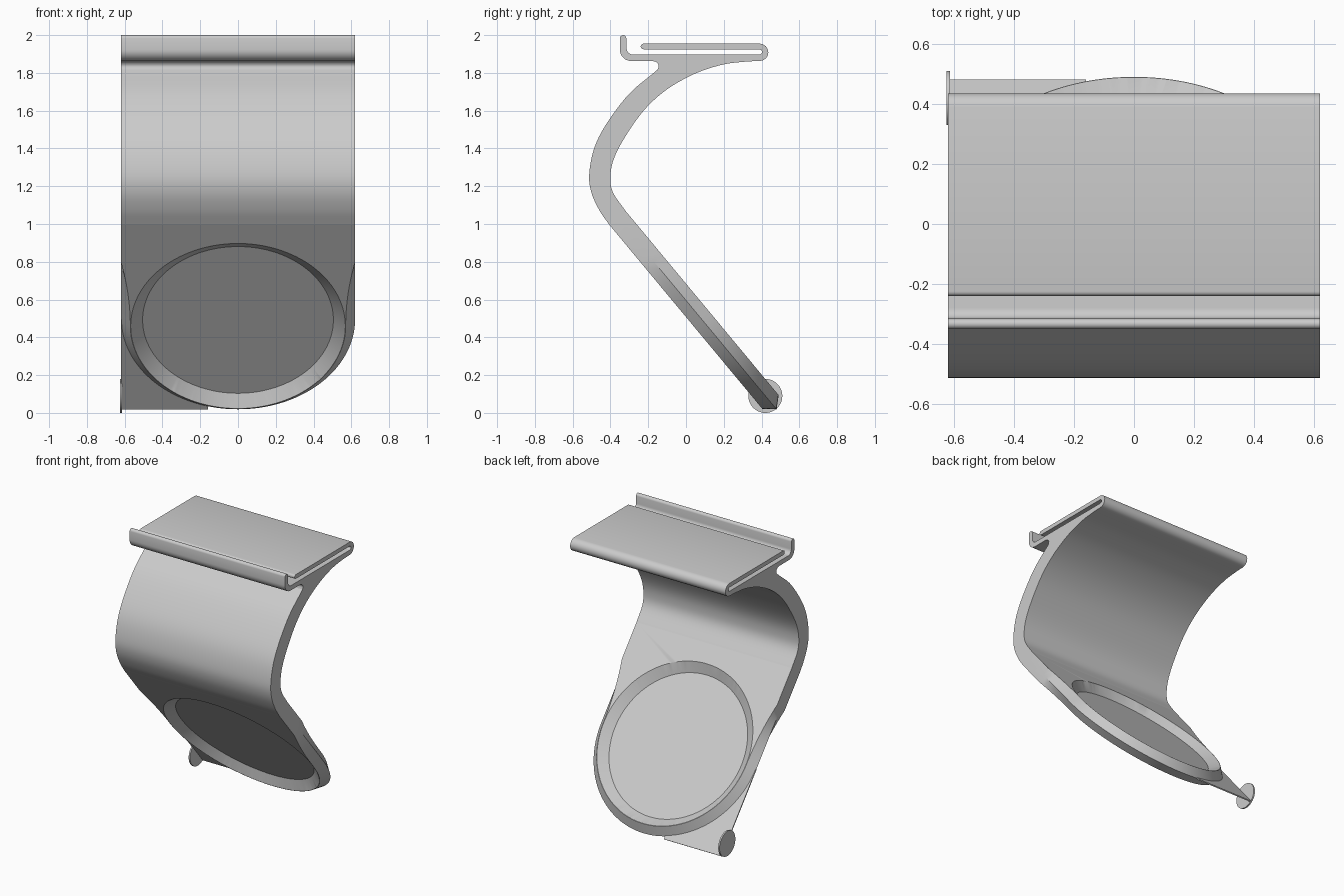
import bpy, bmesh
from math import sin, cos, pi, radians
from mathutils import Vector

cube = bpy.data.objects.get("Cube")
if cube:
    bpy.data.objects.remove(cube, do_unlink=True)

grey = bpy.data.materials.new("light grey plastic")
grey.use_nodes = True
colour = (0.6, 0.6, 0.6, 1)
grey.diffuse_color = colour
grey.node_tree.nodes["Principled BSDF"].inputs["Base Color"].default_value = colour

W = 0.62          # half width of the strip, also the radius of the ring ridge
T = 0.0565        # half thickness of the strip
RIM = 0.57        # ring radius on both faces
CENTRE = Vector((0, 0.083, 0.496))
UP = Vector((0, -0.64, 0.77)).normalized()      # along the sloping plate
OUT = Vector((0, 0.77, 0.64)).normalized()      # through the plate, to the back


def place(x, s, n):
    """Point in the frame of the sloping plate."""
    return CENTRE + Vector((x, 0, 0)) + UP * s + OUT * n


def loft(name, rings):
    """Solid through matching closed rings, capped at both ends."""
    bm = bmesh.new()
    rows = [[bm.verts.new(p) for p in ring] for ring in rings]
    for a, b in zip(rows, rows[1:]):
        for i in range(len(a)):
            j = (i + 1) % len(a)
            bm.faces.new((a[i], a[j], b[j], b[i]))
    bm.faces.new(rows[0][::-1])
    bm.faces.new(rows[-1])
    bmesh.ops.recalc_face_normals(bm, faces=bm.faces)
    mesh = bpy.data.meshes.new(name)
    bm.to_mesh(mesh)
    bm.free()
    obj = bpy.data.objects.new(name, mesh)
    bpy.context.collection.objects.link(obj)
    mesh.materials.append(grey)
    return obj


def activate(obj):
    bpy.ops.object.select_all(action='DESELECT')
    obj.select_set(True)
    bpy.context.view_layer.objects.active = obj


def smooth(obj):
    activate(obj)
    bpy.ops.object.shade_smooth_by_angle(angle=radians(25))


def arc(y, z, r, start, end, steps=8):
    angles = [radians(start + (end - start) * i / steps) for i in range(steps + 1)]
    return [(y + r * cos(a), z + r * sin(a)) for a in angles]


def spline(points, steps=5):
    """Smooth curve through the points."""
    pts = [Vector(p) for p in points]
    pts = [2 * pts[0] - pts[1]] + pts + [2 * pts[-1] - pts[-2]]
    result = []
    for a, b, c, d in zip(pts, pts[1:], pts[2:], pts[3:]):
        for i in range(steps):
            t = i / steps
            result.append(0.5 * (2 * b + (c - a) * t + (2 * a - 5 * b + 4 * c - d) * t ** 2
                                 + (3 * b - a - 3 * c + d) * t ** 3))
    return result + [pts[-2]]


# Curved strip with clip: one side profile, extruded across the width
join = 0.7
front_end = place(0, join, -T).yz
back_end = place(0, join, T).yz
outer = spline([front_end, (-0.46, 1.075), (-0.502, 1.17), (-0.512, 1.27), (-0.483, 1.41),
                (-0.415, 1.54), (-0.3, 1.69), (-0.165, 1.805)])
fillet = spline([(-0.15, 1.818), (-0.145, 1.838), (-0.157, 1.857), (-0.18, 1.863)], 3)
flange = (arc(-0.29, 1.923, 0.06, 270, 180) + arc(-0.333, 1.983, 0.017, 180, 0)
          + arc(-0.28, 1.932, 0.035, 180, 270))
slot = arc(0.388, 1.911, 0.014, -90, 90)
tongue = arc(-0.225, 1.94, 0.015, 270, 90) + arc(0.39, 1.909, 0.046, 90, -90)
inner = spline([(0.33, 1.861), (0.2, 1.845), (0.05, 1.797), (-0.1, 1.713), (-0.22, 1.605),
                (-0.32, 1.465), (-0.38, 1.35), (-0.4, 1.255), (-0.388, 1.17), back_end])
profile = outer + fillet + flange + slot + tongue + inner
strip = loft("curved_strip_with_clip",
             [[Vector((x, p[0], p[1])) for p in profile] for x in (-W, W)])
smooth(strip)


# Sloping plate ending in a ring, with edges tapering to a central ridge
def plate_outline(r, n, taper=0.44, steps=10):
    side = [(W, join)]
    for i in range(steps):
        t = 1 - i / steps
        side.append((r + (W - r) * t * t, taper * t))
    half = [(r * cos(a), -r * sin(a)) for a in (pi * i / 96 for i in range(97))]
    left = [(-x, s) for x, s in reversed(side)]
    return [place(x, s, n) for x, s in side + half + left]


ring = loft("lower_ring_plate", [plate_outline(RIM, -T), plate_outline(W, 0),
                                 plate_outline(RIM, T)])


def disc(r, n):
    return [place(r * cos(a), r * sin(a), n) for a in (2 * pi * i / 192 for i in range(192))]


# Conical pockets on both faces, leaving a thin web
for label, sign in (("front", -1), ("back", 1)):
    cutter = loft(label + "_pocket_cutter",
                  [disc(0.505, sign * 0.006), disc(0.568, sign * T), disc(0.58, sign * (T + 0.01))])
    cutter.hide_render = True
    mod = ring.modifiers.new(label + "_pocket", 'BOOLEAN')
    mod.operation = 'DIFFERENCE'
    mod.solver = 'EXACT'
    mod.object = cutter
    activate(ring)
    bpy.ops.object.modifier_apply(modifier=mod.name)
    bpy.data.objects.remove(cutter, do_unlink=True)
smooth(ring)

# Thin corner tab at the right of the ring
loft("corner_tab", [[place(x, s, n) for x, s in ((-W, 0), (-0.16, 0), (-0.16, -W), (-W, -W))]
                    for n in (-0.004, 0.004)])

# Small round pad on the tab corner
pad = loft("corner_pad", [[Vector((x, y, z)) for y, z in arc(0.42, 0.09, 0.09, 0, 352.5, 47)]
                          for x in (-0.625, -0.614)])
smooth(pad)
